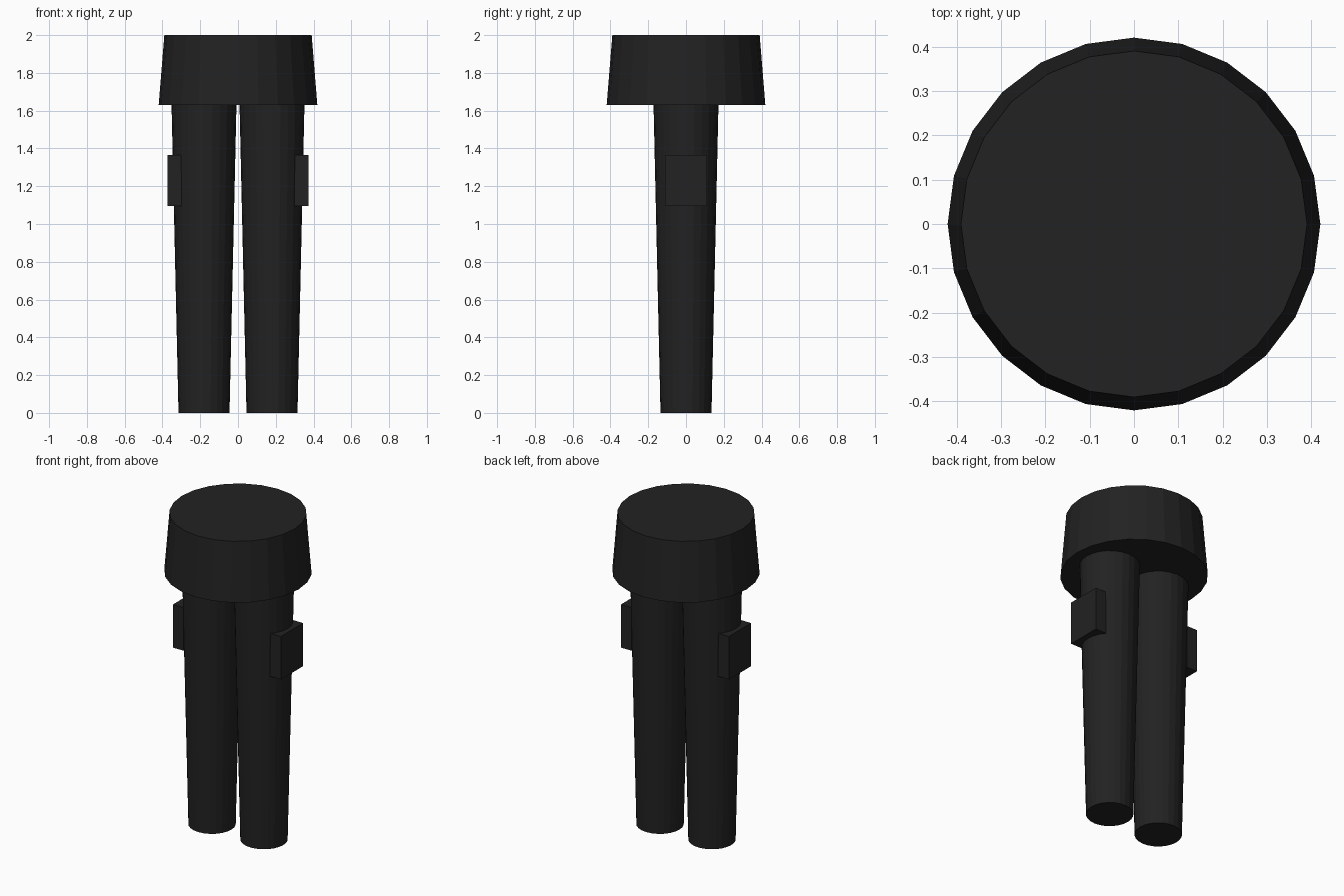
import bpy

cube = bpy.data.objects.get("Cube")
if cube:
    bpy.data.objects.remove(cube, do_unlink=True)

# Single dark cloth colour
cloth = bpy.data.materials.new("charcoal cloth")
cloth.use_nodes = True
colour = (0.016, 0.016, 0.016, 1)
cloth.diffuse_color = colour
cloth.node_tree.nodes["Principled BSDF"].inputs["Base Color"].default_value = colour


def finish(name):
    obj = bpy.context.object
    obj.name = name
    obj.data.materials.append(cloth)
    return obj


def tapered_tube(name, x, bottom, top, r_bottom, r_top):
    bpy.ops.mesh.primitive_cone_add(
        vertices=24, radius1=r_bottom, radius2=r_top, depth=top - bottom,
        location=(x, 0, (bottom + top) / 2))
    return finish(name)


# Hip section
tapered_tube("waist", 0, 1.63, 2, 0.42, 0.39)

# Legs with a cargo pocket on each outer side
for side, sign in (("left", 1), ("right", -1)):
    tapered_tube(side + "_leg", sign * 0.18, 0, 1.635, 0.135, 0.172)
    bpy.ops.mesh.primitive_cube_add(size=1, location=(sign * 0.337, 0, 1.23))
    pocket = finish(side + "_pocket")
    pocket.scale = (0.075, 0.22, 0.27)
    bpy.ops.object.transform_apply(location=False, rotation=False, scale=True)
